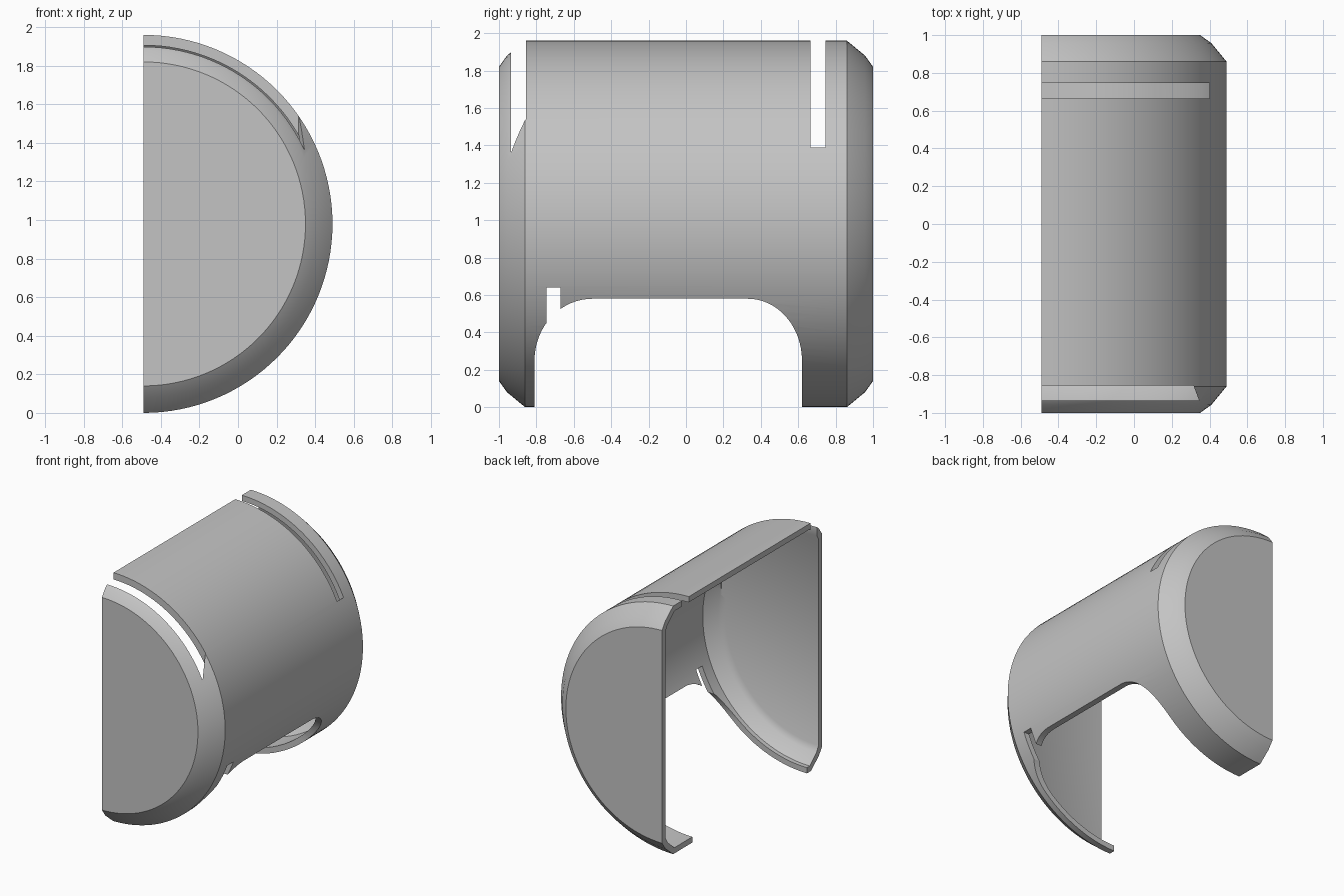
import bpy
import bmesh
from math import sin, cos, pi, radians
from mathutils import Vector

cube = bpy.data.objects.get("Cube")
if cube:
    bpy.data.objects.remove(cube)

AXIS_X, AXIS_Z = -0.49, 0.98
STEPS = 64

grey = bpy.data.materials.new("light_grey")
grey.use_nodes = True
colour = (0.55, 0.55, 0.55, 1)
grey.diffuse_color = colour
grey.node_tree.nodes["Principled BSDF"].inputs["Base Color"].default_value = colour


def make_object(name, bm):
    bmesh.ops.remove_doubles(bm, verts=bm.verts, dist=1e-5)
    bmesh.ops.recalc_face_normals(bm, faces=bm.faces)
    mesh = bpy.data.meshes.new(name)
    bm.to_mesh(mesh)
    bm.free()
    mesh.materials.append(grey)
    obj = bpy.data.objects.new(name, mesh)
    bpy.context.collection.objects.link(obj)
    return obj


def half_turn(name, profile):
    """Turn a closed (y, radius) outline half way round the long axis."""
    bm = bmesh.new()
    rings = []
    for i in range(STEPS + 1):
        a = pi * i / STEPS
        rings.append([bm.verts.new((AXIS_X + r * sin(a), y, AXIS_Z + r * cos(a)))
                      for y, r in profile])
    n = len(profile)
    for a, b in zip(rings, rings[1:]):
        for j in range(n):
            k = (j + 1) % n
            r0, r1 = profile[j][1], profile[k][1]
            if r0 == 0 and r1 == 0:
                continue
            quad = [a[j], a[k], b[k], b[j]]
            if r0 == 0:
                quad = [a[j], a[k], b[k]]
            elif r1 == 0:
                quad = [a[j], a[k], b[j]]
            bm.faces.new(quad)
    # Flat faces on the open side
    bm.faces.new(rings[0])
    bm.faces.new(rings[-1])
    return make_object(name, bm)


def prism(name, points, offset):
    bm = bmesh.new()
    face = bm.faces.new([bm.verts.new(p) for p in points])
    moved = bmesh.ops.extrude_face_region(bm, geom=[face])["geom"]
    verts = [v for v in moved if isinstance(v, bmesh.types.BMVert)]
    bmesh.ops.translate(bm, verts=verts, vec=Vector(offset))
    obj = make_object(name, bm)
    obj.hide_render = True
    return obj


# Hollow half drum with bevelled, closed ends
outer = [(-1, 0), (-1, 0.84), (-0.957, 0.90), (-0.86, 0.98)]
inner = [(-0.955, 0), (-0.955, 0.815), (-0.93, 0.86), (-0.845, 0.935)]


def both_ends(half):
    return half + [(-y, r) for y, r in reversed(half)]


shell = half_turn("half_drum_shell", both_ends(outer) + both_ends(inner)[::-1])


# Slots in the upper wall, one at each end
def top_slot(name, y0, x0, y1, x1):
    return prism(name, [(-0.7, y0, 1.08), (x0, y0, 1.08), (x1, y1, 1.08), (-0.7, y1, 1.08)],
                 (0, 0, 1))


def arc(y, ry, start, end):
    """Rounded upper corner of the lower opening."""
    return [(y + ry * cos(radians(start + (end - start) * i / 16)),
             0.25 + 0.33 * sin(radians(start + (end - start) * i / 16))) for i in range(17)]


# Wide opening and narrow notch in the lower wall
opening = [(0.62, -0.1)] + arc(0.33, 0.29, 0, 90) + arc(-0.5, 0.31, 90, 180) + [(-0.81, -0.1)]
notch = [(-0.67, 0.1), (-0.67, 0.64), (-0.747, 0.64), (-0.747, 0.1)]

cutters = [
    top_slot("front_slot_cutter", -0.935, 0.345, -0.855, 0.315),
    top_slot("back_slot_cutter", 0.665, 0.40, 0.747, 0.40),
    prism("opening_cutter", [(-0.7, y, z) for y, z in opening], (1.5, 0, 0)),
    prism("notch_cutter", [(-0.7, y, z) for y, z in notch], (1.5, 0, 0)),
]

bpy.ops.object.select_all(action="DESELECT")
bpy.context.view_layer.objects.active = shell
shell.select_set(True)
for cutter in cutters:
    cut = shell.modifiers.new(cutter.name, "BOOLEAN")
    cut.operation = "DIFFERENCE"
    cut.solver = "EXACT"
    cut.object = cutter
    bpy.ops.object.modifier_apply(modifier=cut.name)
for cutter in cutters:
    bpy.data.objects.remove(cutter)

bpy.ops.object.shade_smooth_by_angle(angle=radians(30))
